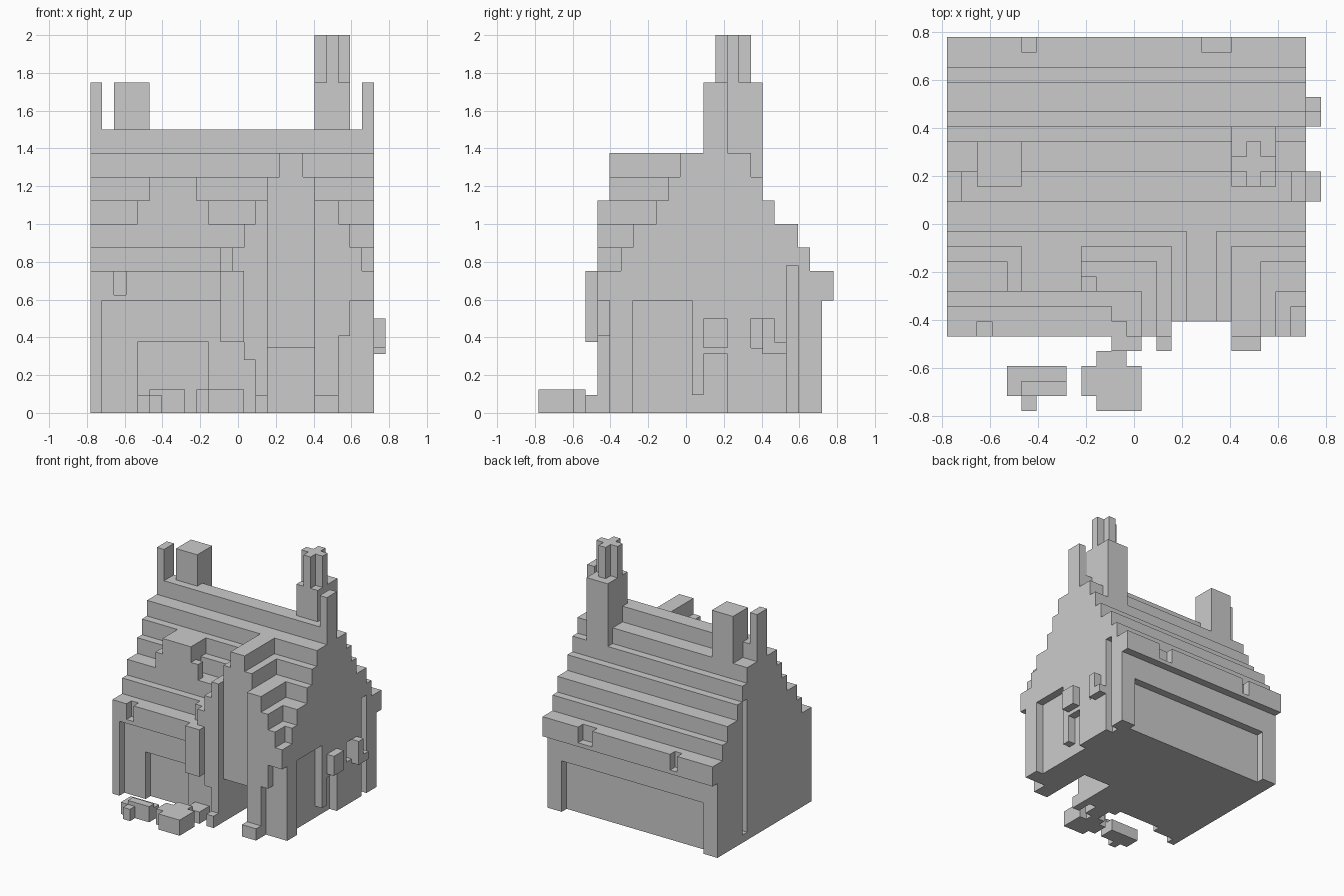
import bpy, bmesh, math

if "Cube" in bpy.data.objects:
    bpy.data.objects.remove(bpy.data.objects["Cube"])

U = 1 / 16          # block size
OFF = -25 / 32      # grid origin in x and y

grey = bpy.data.materials.new("stone grey")
grey.diffuse_color = (0.6, 0.6, 0.6, 1)
grey.use_nodes = True
grey.node_tree.nodes["Principled BSDF"].inputs["Base Color"].default_value = grey.diffuse_color


def part(name, adds, cuts=()):
    """Union of block boxes (x0,x1,y0,y1,z0,z1) minus cut boxes, outer skin only."""
    boxes = list(adds) + list(cuts)
    ax = [sorted({v for b in boxes for v in b[2 * k:2 * k + 2]}) for k in range(3)]

    def cells(b):
        r = [range(ax[k].index(b[2 * k]), ax[k].index(b[2 * k + 1])) for k in range(3)]
        return {(i, j, l) for i in r[0] for j in r[1] for l in r[2]}

    solid = set().union(*[cells(b) for b in adds])
    for c in cuts:
        solid -= cells(c)
    bm = bmesh.new()
    verts = {}

    def vert(p):
        if p not in verts:
            x, y, z = (ax[k][p[k]] for k in range(3))
            verts[p] = bm.verts.new((x * U + OFF, y * U + OFF, z * U))
        return verts[p]

    for c in solid:
        for k in range(3):
            for side in (0, 1):
                n = list(c)
                n[k] += 2 * side - 1
                if tuple(n) in solid:
                    continue
                ring = []
                for a, b in ((0, 0), (1, 0), (1, 1), (0, 1)):
                    p = list(c)
                    p[k] += side
                    p[(k + 1) % 3] += a
                    p[(k + 2) % 3] += b
                    ring.append(vert(tuple(p)))
                bm.faces.new(ring if side else ring[::-1])
    bmesh.ops.dissolve_limit(bm, angle_limit=0.01, verts=bm.verts[:], edges=bm.edges[:])
    me = bpy.data.meshes.new(name)
    bm.to_mesh(me)
    bm.free()
    me.materials.append(grey)
    bpy.context.collection.objects.link(bpy.data.objects.new(name, me))


# stepped roof, symmetric about y = 15 : (half width, top)
steps = [(10, 12), (8, 14), (7, 16), (5, 18), (4, 20), (3, 22), (1, 24)]
roof = [(0, 24, 15 - h, 15 + h, 9.5, t) for h, t in steps]
walls = [(0, 24, 6, 24, 0, 9.5), (0, 1, 5, 6, 0, 9.5)]
recesses = [
    (4, 10, 6, 7, 0, 6),                                     # front door
    (15, 19, 5, 11, 0, 5.5), (15, 19, 5, 6, 0, 14),          # porch alcove
    (23, 24, 8, 13, 0, 9.5), (23, 24, 13, 14, 0, 1.5),       # right wall panels
    (23, 24, 14, 16, 0, 5), (23, 24, 21, 22, 0, 12.5), (23, 24, 18, 19, 5.5, 8),
    (2, 22, 23, 24, 0, 6.5),                                 # back panel
    (0, 1, 18, 19, 1, 18),                                   # left slot
    (2, 3, 5, 6, 10, 12), (5, 6, 24, 25, 10, 12), (17, 19, 24, 25, 10, 12),  # eave chips
]
part("house_body", roof + walls, recesses)

# cross gable at the front right
part("front_gable", [
    (16, 18, 6, 14, 12, 22), (15, 19, 6, 14, 12, 20),
    (14, 21, 5, 12, 12, 18), (13, 22, 5, 10, 12, 16),
    (12, 23, 5, 8, 12, 14), (11, 12, 6, 8, 12, 14),
    (13, 15, 5, 7, 4.5, 12), (14, 15, 5, 7, 0, 12),
    (19, 21, 5, 7, 0, 12), (19, 22, 5, 7, 6.5, 12),
], [(15, 19, 5, 6, 12, 18)])
for side, x0, x1 in (("left", 14, 15), ("right", 19, 21)):
    part(side + "_gable_foot", [(x0, x1, 4, 5, 0, 1.5)])

# small dormer and hanging block
part("dormer", [(5, 9, 8, 12, 14, 20), (4, 9, 8, 11, 14, 18), (9, 10, 8, 9, 14, 18)])
part("hanging_block", [(11, 13, 4, 6, 6, 12)])

# ridge posts and chimneys
for side, x in (("left", 0), ("right", 23)):
    part(side + "_ridge_post", [(x, x + 1, 14, 16, 22, 28)])
part("left_chimney", [(2, 5, 15, 18, 20, 28)])
part("right_chimney", [(19, 22, 15, 19, 18, 28)])
part("chimney_pot", [(20, 21, 15, 18, 28, 32), (19, 22, 16, 17, 28, 32)])

# boxes on the right wall
part("wall_box", [(24, 25, 14, 16, 5.5, 8)])
part("wall_bracket", [(24, 25, 19, 20, 5, 8), (24, 25, 20, 21, 5, 6)])

# low stones in front of the door
part("left_stone", [(4, 8, 2, 3, 0, 1.5), (4, 5, 1, 2, 0, 1.5),
                    (5, 8, 1, 2, 0, 2), (5, 6, 0, 1, 0, 1.5)])
part("right_stone", [(9, 13, 1, 3, 0, 2), (10, 13, 0, 1, 0, 2),
                     (10, 12, 3, 4, 0, 2), (11, 13, 4, 6, 0, 1.5)])
